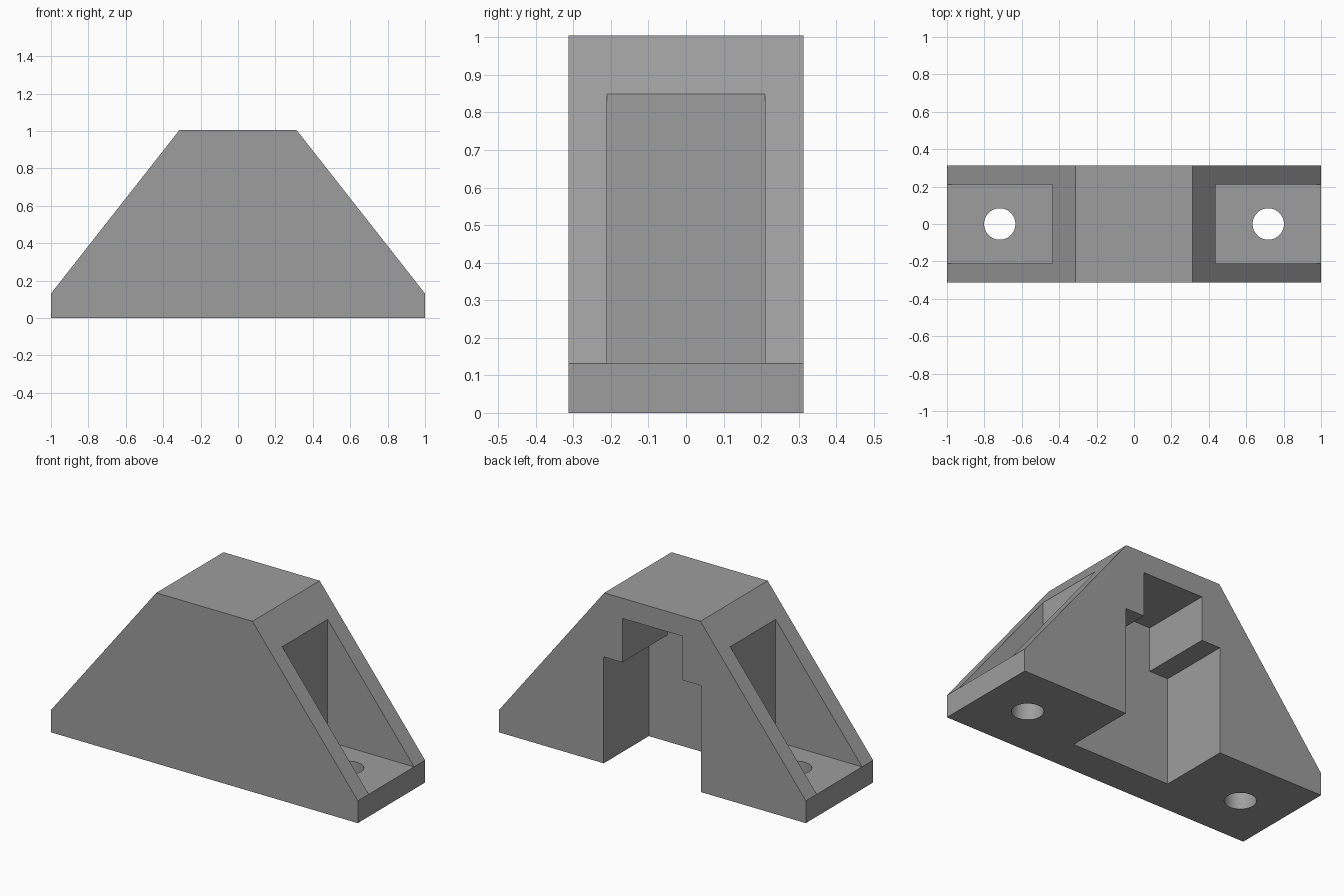
import bpy, bmesh, math

if "Cube" in bpy.data.objects:
    bpy.data.objects.remove(bpy.data.objects["Cube"])

HALF_DEPTH = 0.313   # half of the block's depth
FLOOR = 0.131        # thickness of the bolt flanges
TOP = 1.005

grey = bpy.data.materials.new("mid grey")
grey.diffuse_color = (0.34, 0.34, 0.34, 1)
grey.use_nodes = True
grey.node_tree.nodes["Principled BSDF"].inputs["Base Color"].default_value = grey.diffuse_color


def prism(name, profile, y0, y1):
    """Extrude an x-z profile from y0 to y1."""
    bm = bmesh.new()
    face = bm.faces.new([bm.verts.new((x, y0, z)) for x, z in profile])
    ext = bmesh.ops.extrude_face_region(bm, geom=[face])
    verts = [g for g in ext["geom"] if isinstance(g, bmesh.types.BMVert)]
    bmesh.ops.translate(bm, verts=verts, vec=(0, y1 - y0, 0))
    bmesh.ops.recalc_face_normals(bm, faces=bm.faces)
    mesh = bpy.data.meshes.new(name)
    bm.to_mesh(mesh)
    bm.free()
    mesh.materials.append(grey)
    obj = bpy.data.objects.new(name, mesh)
    bpy.context.collection.objects.link(obj)
    return obj


def cut(target, cutter):
    """Subtract the cutter from the target and discard it."""
    mod = target.modifiers.new("cut", "BOOLEAN")
    mod.operation = "DIFFERENCE"
    mod.solver = "EXACT"
    mod.object = cutter
    bpy.context.view_layer.objects.active = target
    bpy.ops.object.modifier_apply(modifier=mod.name)
    bpy.data.objects.remove(cutter, do_unlink=True)


# Trapezoid block with short upright ends
right = [(1, 0), (1, FLOOR), (0.3135, TOP)]
left = [(-x, z) for x, z in reversed(right)]
block = prism("bracket_block", right + left, -HALF_DEPTH, HALF_DEPTH)

# Stepped slot, open at the back and the bottom
right = [(0.317, -0.1), (0.317, 0.627), (0.196, 0.627), (0.196, 0.886)]
left = [(-x, z) for x, z in reversed(right)]
cut(block, prism("slot_cutter", right + left, HALF_DEPTH - 0.42, HALF_DEPTH + 0.1))

for side in (-1, 1):
    # Recess in each sloped end
    recess = [(side * x, z) for x, z in
              ((0.436, FLOOR), (1.2, FLOOR), (1.2, 1.2), (0.436, 1.2))]
    cut(block, prism("recess_cutter", recess, -0.211, 0.211))

    # Bolt hole through each flange
    bpy.ops.mesh.primitive_cylinder_add(vertices=48, radius=0.084, depth=0.4,
                                        location=(side * 0.718, 0, 0.06))
    hole = bpy.context.object
    hole.data.materials.append(grey)
    cut(block, hole)

# Smooth hole walls, crisp edges elsewhere
bpy.ops.object.select_all(action="DESELECT")
block.select_set(True)
bpy.context.view_layer.objects.active = block
bpy.ops.object.shade_smooth_by_angle(angle=math.radians(30))
